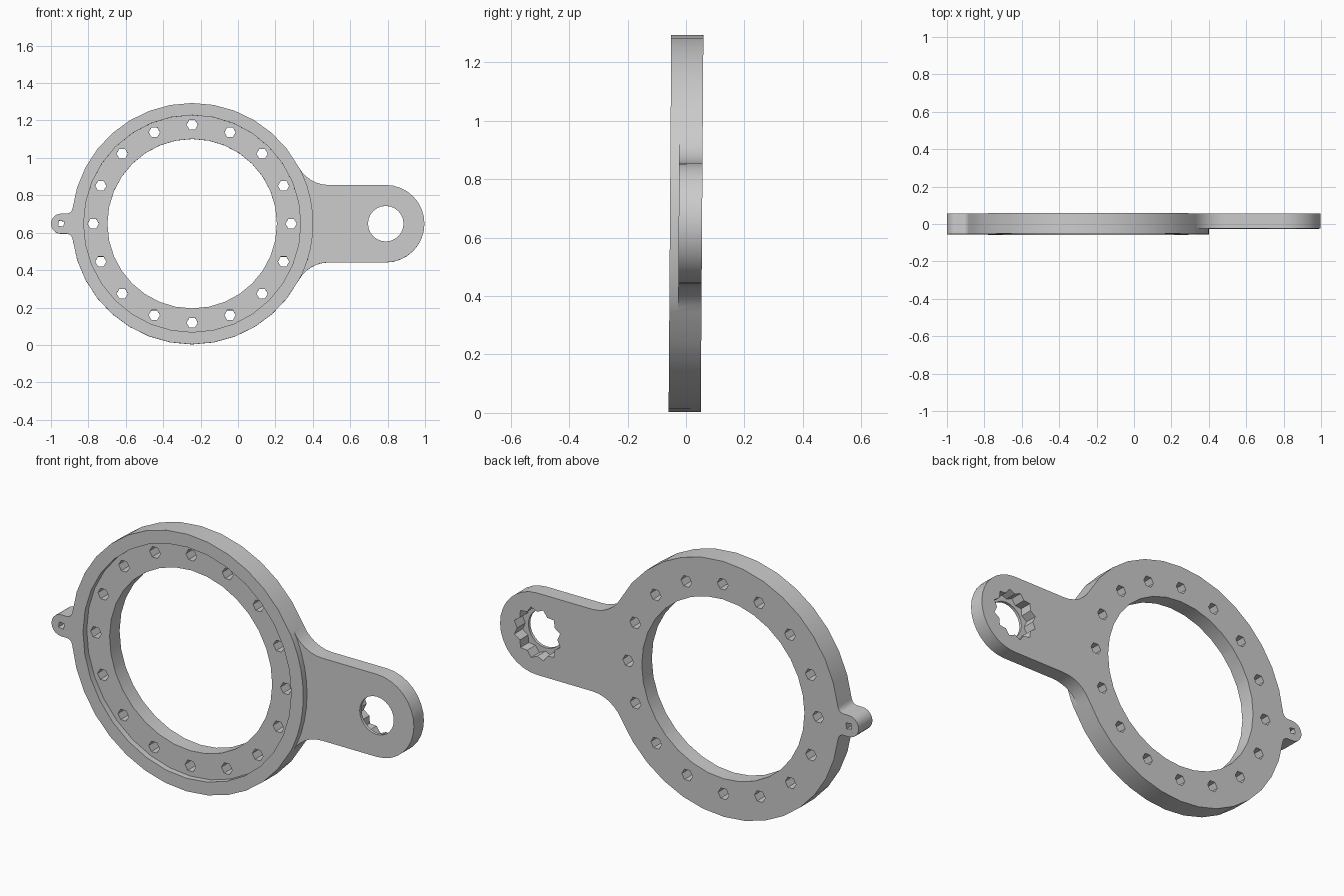
import bpy, bmesh
from math import sin, cos, pi, sqrt, atan2, radians

cube = bpy.data.objects.get("Cube")
if cube:
    bpy.data.objects.remove(cube, do_unlink=True)

RING, BORE, RECESS, BOLT_CIRCLE = 0.645, 0.453, 0.58, 0.529
FRONT, STEP, BACK = -0.055, -0.025, 0.055
ARM_X, ARM_R = 1.035, 0.207
LUG_X, LUG_R = 0.701, 0.054

grey = bpy.data.materials.new("grey_plastic")
grey.use_nodes = True
colour = (0.6, 0.6, 0.6, 1)
grey.diffuse_color = colour
grey.node_tree.nodes["Principled BSDF"].inputs["Base Color"].default_value = colour


def arc(x, z, r, start, end, n):
    return [(x + r * cos(start + (end - start) * i / n),
             z + r * sin(start + (end - start) * i / n)) for i in range(n + 1)]


def circle(x, z, r, n, turn=0):
    return arc(x, z, r, turn, turn + 2 * pi, n)[:-1]


def prism(name, outlines, y0, y1):
    """Extrude each x-z outline from y0 to y1."""
    bm = bmesh.new()
    for pts in outlines:
        face = bm.faces.new([bm.verts.new((x, y0, z)) for x, z in pts])
        out = bmesh.ops.extrude_face_region(bm, geom=[face])["geom"]
        bmesh.ops.translate(bm, vec=(0, y1 - y0, 0),
                            verts=[g for g in out if isinstance(g, bmesh.types.BMVert)])
    bmesh.ops.recalc_face_normals(bm, faces=bm.faces)
    mesh = bpy.data.meshes.new(name)
    bm.to_mesh(mesh)
    bm.free()
    mesh.materials.append(grey)
    obj = bpy.data.objects.new(name, mesh)
    bpy.context.collection.objects.link(obj)
    return obj


def branch(cap_x, half, fillet, n_cap, n_fillet):
    """Upper half of a rounded tab that blends into the ring."""
    fz = half + fillet
    fx = sqrt((RING + fillet) ** 2 - fz ** 2)
    angle = atan2(fz, fx)
    pts = arc(cap_x, 0, half, 0, pi / 2, n_cap)
    pts += arc(fx, fz, fillet, 1.5 * pi, pi + angle, n_fillet)
    return pts, angle


# Body outline: arm, ring and lug, mirrored below the centre line
arm, arm_angle = branch(ARM_X, ARM_R, 0.182, 8, 6)
lug, lug_angle = branch(LUG_X, LUG_R, 0.03, 5, 3)
upper = arm + arc(0, 0, RING, arm_angle, pi - lug_angle, 14)[1:-1]
upper += [(-x, z) for x, z in reversed(lug)]
outline = upper + [(x, -z) for x, z in reversed(upper[1:-1])]
body = prism("ring_with_arm", [outline], FRONT, BACK)

# Through holes: bore, bolt holes, arm hole and lug hole
holes = [circle(0, 0, BORE, 32), circle(ARM_X, 0, 0.095, 24),
         circle(-0.7, 0, 0.02, 4, radians(35))]
for i in range(16):
    a = i * pi / 8
    holes.append(circle(BOLT_CIRCLE * cos(a), BOLT_CIRCLE * sin(a), 0.03, 6))

# Toothed socket in the back of the arm
socket = []
for i in range(24):
    a, r = i * pi / 12, 0.132 if i % 2 else 0.112
    socket.append((ARM_X + r * cos(a), r * sin(a)))

# Front of the arm sits lower than the ring
arm_step = arc(0, 0, RING + 0.002, radians(-36), radians(36), 12)
arm_step += [(1.4, 0.5), (1.4, -0.5)]

cutters = [
    prism("hole_cutter", holes, -0.2, 0.2),
    prism("recess_cutter", [circle(0, 0, RECESS, 32)], -0.2, STEP),
    prism("socket_cutter", [socket], -0.01, 0.2),
    prism("arm_step_cutter", [arm_step], -0.2, STEP),
]
for cutter in cutters:
    cutter.hide_render = True
    mod = body.modifiers.new(cutter.name, "BOOLEAN")
    mod.operation = "DIFFERENCE"
    mod.solver = "EXACT"
    mod.object = cutter

# Bake the cuts and drop the cutters
graph = bpy.context.evaluated_depsgraph_get()
baked = bpy.data.meshes.new_from_object(body.evaluated_get(graph))
body.modifiers.clear()
body.data = baked
for cutter in cutters:
    bpy.data.objects.remove(cutter, do_unlink=True)

# Stand the part up with its slight backward lean
body.location = (-0.245, 0, 0.648)
body.rotation_euler = (-0.007, 0, 0)
bpy.ops.object.select_all(action="DESELECT")
body.select_set(True)
bpy.context.view_layer.objects.active = body
bpy.ops.object.shade_smooth_by_angle(angle=radians(30))
